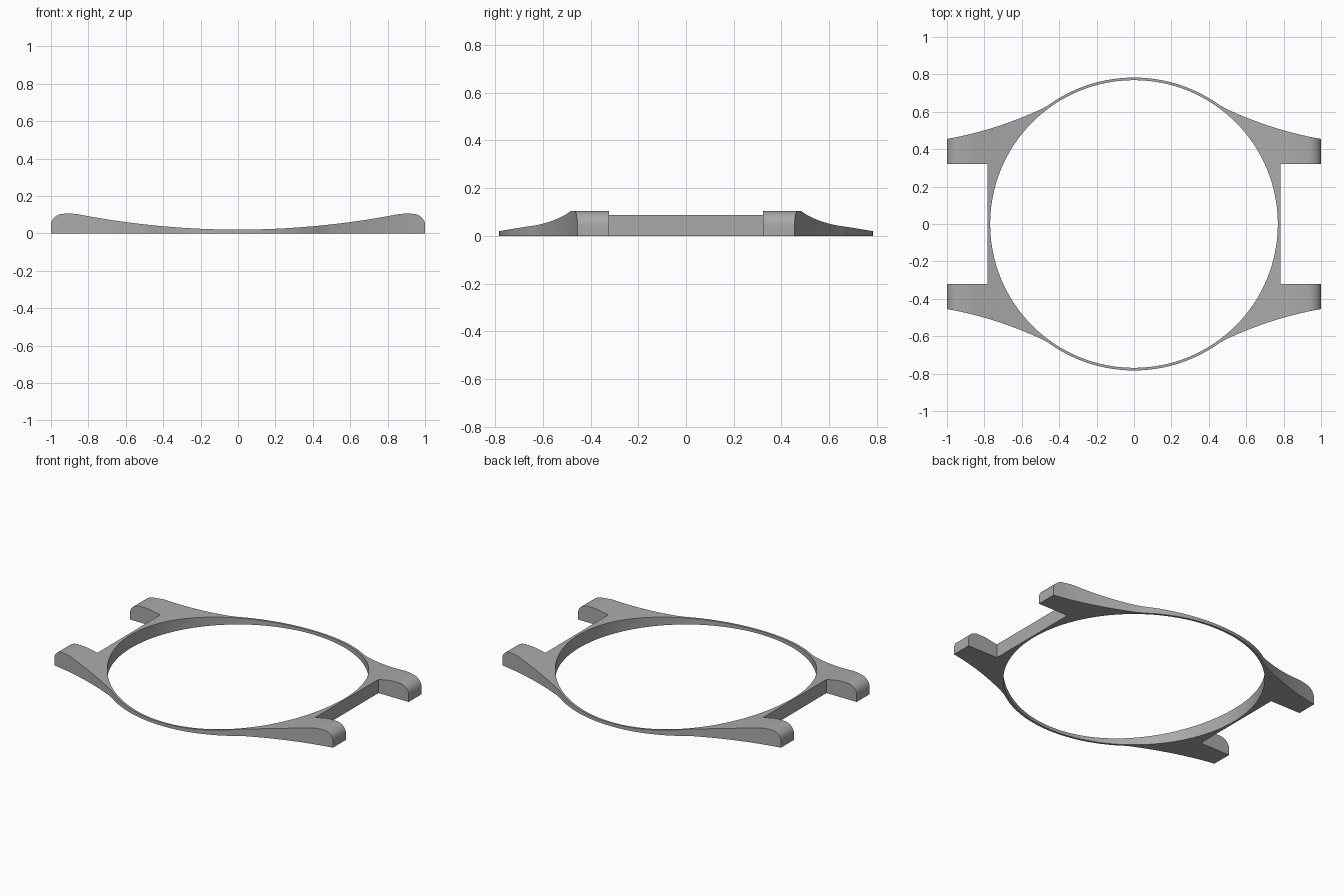
import bpy, bmesh, math

cube = bpy.data.objects.get("Cube")
if cube:
    bpy.data.objects.remove(cube, do_unlink=True)

OUTER, INNER = 0.783, 0.769      # ring radii
JOIN_X = 0.46                    # where the lugs leave the ring
NOTCH_Y = 0.322                  # inner side of each lug

grey = bpy.data.materials.new("plain grey")
grey.use_nodes = True
colour = (0.4, 0.4, 0.4, 1)
grey.diffuse_color = colour
grey.node_tree.nodes["Principled BSDF"].inputs["Base Color"].default_value = colour


def prism(name, points, direction):
    """Extrude a closed outline along a direction."""
    bm = bmesh.new()
    face = bm.faces.new([bm.verts.new(p) for p in points])
    new = bmesh.ops.extrude_face_region(bm, geom=[face])["geom"]
    verts = [v for v in new if isinstance(v, bmesh.types.BMVert)]
    bmesh.ops.translate(bm, verts=verts, vec=direction)
    bmesh.ops.recalc_face_normals(bm, faces=bm.faces[:])
    mesh = bpy.data.meshes.new(name)
    bm.to_mesh(mesh)
    bm.free()
    mesh.materials.append(grey)
    obj = bpy.data.objects.new(name, mesh)
    bpy.context.collection.objects.link(obj)
    return obj


# Plan outline: one quarter of ring and lug, mirrored into all four
join = math.asin(JOIN_X / OUTER)
quarter = [(OUTER * math.sin(join * i / 20), OUTER * math.cos(join * i / 20))
           for i in range(21)]
for i in range(1, 17):
    d = (1 - JOIN_X) * (1 - i / 16)
    quarter.append((1 - d, 0.455 + 0.17 * d + 0.29 * d * d))
quarter += [(1, NOTCH_Y), (OUTER, NOTCH_Y)]
half = quarter + [(x, -y) for x, y in reversed(quarter)]
outline = half + [(-x, y) for x, y in reversed(half[1:-1])]

# Side profile: shallow dish rising to lugs with rounded tips
side = [(0.86 * i / 24, 0.02 + 0.112 * (0.86 * i / 24) ** 2) for i in range(25)]
side.append((0.885, 0.105))
for i in range(13):
    a = math.pi / 2 * i / 12
    side.append((0.93 + 0.07 * math.sin(a), 0.045 + 0.06 * math.cos(a)))
side.append((1, 0))
profile = side + [(-x, z) for x, z in reversed(side[1:])]

# The slab's ends overshoot slightly in width so the outline cuts cleanly
case = prism("watch_case_frame", [(x, -1, z) for x, z in profile], (0, 2, 0))
plan = prism("plan_cutter", [(x, y, -0.1) for x, y in outline], (0, 0, 0.4))
circle = [(INNER * math.cos(math.tau * i / 128), INNER * math.sin(math.tau * i / 128), -0.2)
          for i in range(128)]
bore = prism("bore_cutter", circle, (0, 0, 0.6))

for cutter, operation in ((plan, "INTERSECT"), (bore, "DIFFERENCE")):
    cutter.hide_render = True
    mod = case.modifiers.new(cutter.name, "BOOLEAN")
    mod.operation = operation
    mod.solver = "EXACT"
    mod.object = cutter

# Bake the cuts and drop the cutters
bpy.context.view_layer.update()
graph = bpy.context.evaluated_depsgraph_get()
result = bpy.data.meshes.new_from_object(case.evaluated_get(graph))
case.modifiers.clear()
case.data = result
for cutter in (plan, bore):
    bpy.data.objects.remove(cutter, do_unlink=True)

bpy.ops.object.select_all(action="DESELECT")
case.select_set(True)
bpy.context.view_layer.objects.active = case
bpy.ops.object.shade_smooth_by_angle(angle=math.radians(20))
